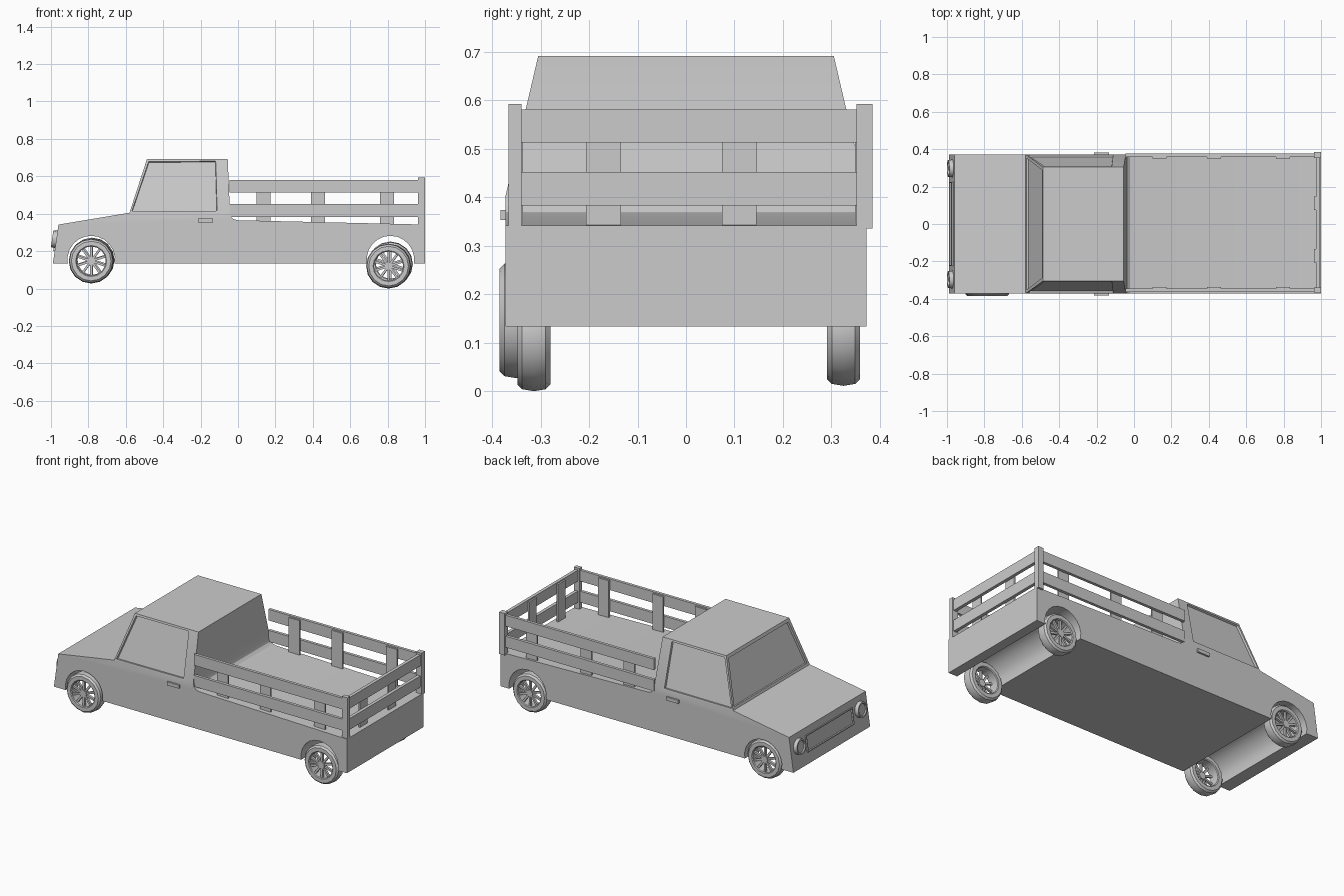
import bpy, bmesh
from math import pi, sin, cos, radians, asin
from mathutils import Matrix, Vector

if "Cube" in bpy.data.objects:
    bpy.data.objects.remove(bpy.data.objects["Cube"])


def finish(bm, name, smooth=None):
    bmesh.ops.recalc_face_normals(bm, faces=bm.faces)
    me = bpy.data.meshes.new(name)
    bm.to_mesh(me)
    bm.free()
    ob = bpy.data.objects.new(name, me)
    bpy.context.collection.objects.link(ob)
    if smooth:
        bpy.ops.object.select_all(action='DESELECT')
        ob.select_set(True)
        bpy.context.view_layer.objects.active = ob
        bpy.ops.object.shade_smooth_by_angle(angle=radians(smooth))
    return ob


def add_box(bm, x, y, z):
    c = Vector((sum(x) / 2, sum(y) / 2, sum(z) / 2))
    s = (x[1] - x[0], y[1] - y[0], z[1] - z[0], 1)
    bmesh.ops.create_cube(bm, size=1, matrix=Matrix.Translation(c) @ Matrix.Diagonal(s))


def box(name, x, y, z):
    bm = bmesh.new()
    add_box(bm, x, y, z)
    return finish(bm, name)


# Body: one side profile with wheel arches, tapering inwards above the belt line
BOTTOM, BELT, ROOF = 0.133, 0.405, 0.692


def arch(cx, cz=0.155, r=0.127, n=12):
    a0 = asin((cz - BOTTOM) / r)
    angles = [pi + a0 - i * (pi + 2 * a0) / n for i in range(n + 1)]
    return [(cx + r * cos(a), cz + r * sin(a)) for a in angles]


cab = [(-0.58, BELT), (-0.487, ROOF), (-0.108, ROOF), (-0.055, ROOF), (-0.043, BELT)]
deck = [(-0.037, 0.383), (-0.022, 0.37), (0.0, 0.365), (1.0, 0.342), (1.0, BOTTOM)]
arches = arch(-0.785) + arch(0.815)
outline = [(-0.99, BOTTOM), (-0.96, 0.342)] + cab + deck + arches[::-1]
pillar = (-0.1, BELT)


def half_width(z):
    return 0.372 - 0.067 * max(0, (z - BELT) / (ROOF - BELT))


bm = bmesh.new()
sides = []
for s in (-1, 1):
    loop = [bm.verts.new((x, s * half_width(z), z)) for x, z in outline]
    p = bm.verts.new((pillar[0], s * half_width(pillar[1]), pillar[1]))
    a, b, c, d, e = loop[2:7]
    window = bm.faces.new((a, b, c, p))
    bm.faces.new((p, c, d, e))
    bm.faces.new(loop[:3] + [p] + loop[6:])
    sides.append((loop, window))
(l0, w0), (l1, w1) = sides
glass = [w0, w1]
for i in range(len(l0)):
    j = (i + 1) % len(l0)
    f = bm.faces.new((l0[i], l0[j], l1[j], l1[i]))
    if i == 2:
        glass.append(f)
bmesh.ops.recalc_face_normals(bm, faces=bm.faces)
# Recessed side windows and windscreen
for f, t in zip(glass, (0.016, 0.016, 0.025)):
    bmesh.ops.inset_individual(bm, faces=[f], thickness=t, depth=0)
    bmesh.ops.inset_individual(bm, faces=[f], thickness=0.003, depth=-0.012)
finish(bm, "truck_body", 25)

# Sloping nose parts: grille and headlights, local z points out of the nose
tilt = Matrix.Rotation(radians(-81.7), 4, 'Y')


def recess_front(bm, thickness, depth):
    bm.normal_update()
    f = max(bm.faces, key=lambda f: f.calc_center_median().z)
    bmesh.ops.inset_individual(bm, faces=[f], thickness=thickness, depth=0)
    bmesh.ops.inset_individual(bm, faces=[f], thickness=0.002, depth=depth)


bm = bmesh.new()
add_box(bm, (-0.05, 0.05), (-0.225, 0.225), (-0.01, 0.01))
recess_front(bm, 0.008, -0.008)
bm.transform(Matrix.Translation((-0.971, 0, 0.25)) @ tilt)
finish(bm, "grille")

for side, y in (("right", -0.297), ("left", 0.297)):
    bm = bmesh.new()
    bmesh.ops.create_cone(bm, cap_ends=True, segments=16, radius1=0.049, radius2=0.045, depth=0.04)
    recess_front(bm, 0.009, -0.008)
    bm.transform(Matrix.Translation((-0.974, y, 0.263)) @ tilt)
    finish(bm, side + "_headlight", 30)

# Door handles
for side, s in (("right", -1), ("left", 1)):
    box(side + "_door_handle", (-0.215, -0.133), sorted((s * 0.365, s * 0.383)), (0.353, 0.374))

# Stake sides: rails, inner slats and corner posts
RAILS = ((0.383, 0.452), (0.513, 0.581))
for side, post, rail, slat in (
        ("right", (-0.366, -0.34), (-0.364, -0.346), (-0.346, -0.336)),
        ("left", (0.352, 0.385), (0.359, 0.377), (0.349, 0.359))):
    bm = bmesh.new()
    for z in RAILS:
        add_box(bm, (-0.045, 0.965), rail, z)
    finish(bm, side + "_side_rails")
    bm = bmesh.new()
    for x in (0.137, 0.427, 0.797):
        add_box(bm, (x - 0.037, x + 0.037), slat, (0.342, 0.573))
    finish(bm, side + "_side_slats")
    box(side + "_corner_post", (0.962, 1.0), post, (0.336, 0.593))

bm = bmesh.new()
for z in RAILS:
    add_box(bm, (0.972, 0.992), (-0.342, 0.354), z)
finish(bm, "tailgate_rails")
bm = bmesh.new()
for y in (-0.17, 0.11):
    add_box(bm, (0.962, 0.972), (y - 0.036, y + 0.036), (0.34, 0.573))
finish(bm, "tailgate_slats")


# Wheels: lathed tyre and rim, open spokes and a hub
def wheel(name, x, y, z, side, r=0.12, n=16, spokes=10):
    section = [(0.078, -0.03), (0.083, -0.034), (0.106, -0.034), (0.116, -0.024), (r, 0),
               (0.116, 0.024), (0.106, 0.034), (0.083, 0.034), (0.078, 0.03)]
    place = Matrix.Translation((x, y, z))
    bm = bmesh.new()
    rings = [[bm.verts.new((q * sin(2 * pi * i / n), side * w, q * cos(2 * pi * i / n)))
              for q, w in section] for i in range(n)]
    m = len(section)
    for i in range(n):
        for k in range(m):
            a, b = rings[i], rings[(i + 1) % n]
            bm.faces.new((a[k], a[(k + 1) % m], b[(k + 1) % m], b[k]))
    bm.transform(place)
    finish(bm, name + "_tyre", 30)
    bm = bmesh.new()
    for i in range(spokes):
        start = len(bm.verts)
        add_box(bm, (-0.006, 0.006), sorted((side * 0.012, side * 0.026)), (0.015, 0.08))
        bm.verts.ensure_lookup_table()
        bmesh.ops.rotate(bm, verts=bm.verts[start:], cent=(0, 0, 0),
                         matrix=Matrix.Rotation(2 * pi * i / spokes, 3, 'Y'))
    bmesh.ops.create_cone(bm, cap_ends=True, segments=12, radius1=0.022, radius2=0.022, depth=0.025,
                          matrix=Matrix.Translation((0, side * 0.018, 0)) @ Matrix.Rotation(pi / 2, 4, 'X'))
    bm.transform(place)
    finish(bm, name + "_spokes")


wheel("front_right_wheel", -0.785, -0.351, 0.147, -1)
wheel("front_left_wheel", -0.78, 0.325, 0.152, 1)
wheel("rear_right_wheel", 0.805, -0.314, 0.12, -1)
wheel("rear_left_wheel", 0.815, 0.325, 0.131, 1)
